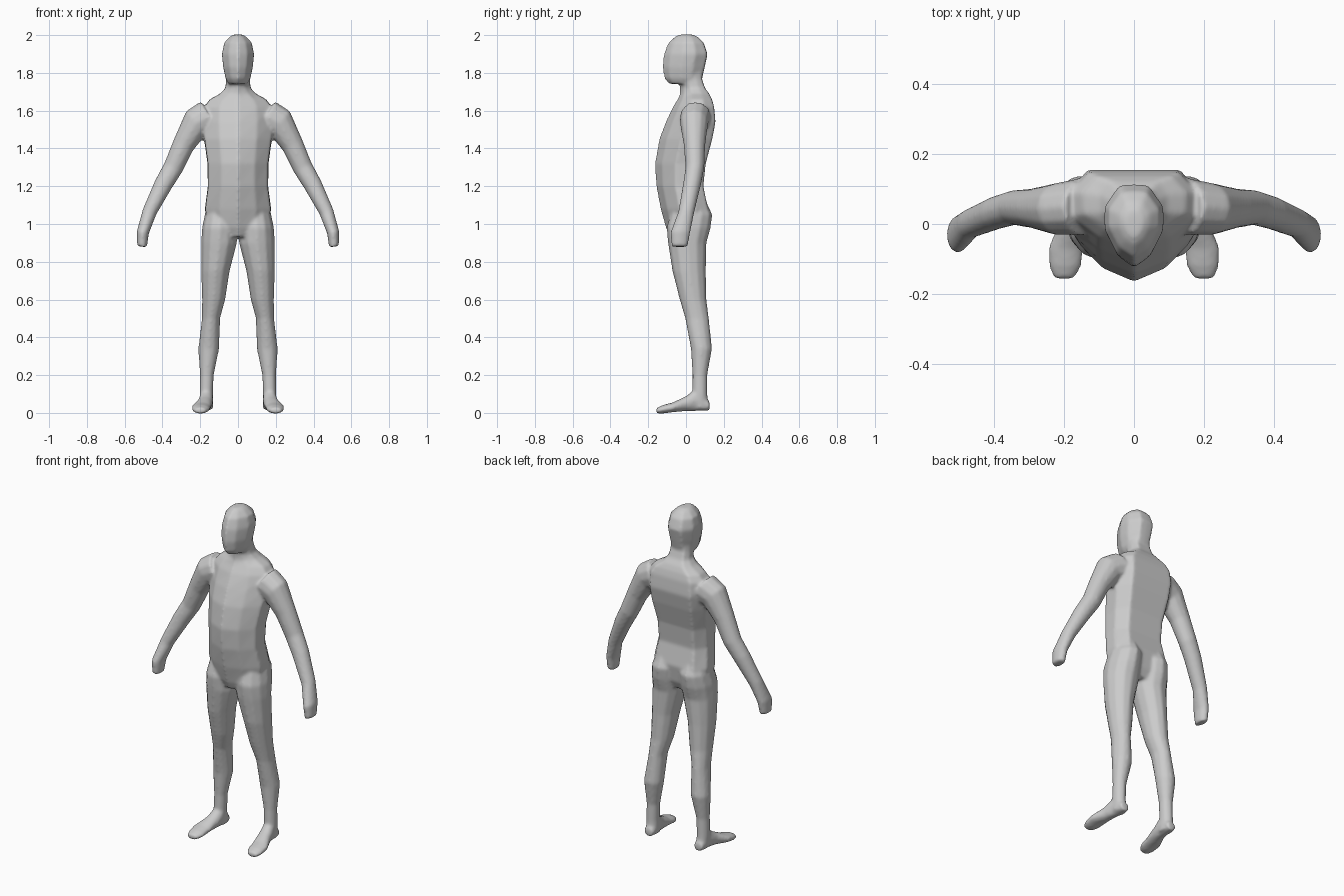
import bpy, bmesh, math
from mathutils import Vector

bm = bmesh.new()
X, Y, Z = Vector((1, 0, 0)), Vector((0, 1, 0)), Vector((0, 0, 1))


def mirrored(half):
    """Close a half outline (front to back) across its own centre line."""
    return half + [(-u, v) for u, v in reversed(half[1:-1])]


ROUND = [(1.03 * math.cos(math.tau * i / 12), 1.03 * math.sin(math.tau * i / 12)) for i in range(12)]
KEEL = mirrored([(0, -1), (.55, -.72), (.98, -.2), (1, .45), (.72, .97), (0, .97)])
SKULL = mirrored([(0, -1.03), (.58, -.74), (1, -.12), (1, .45), (.5, 1), (0, 1.02)])


def loft(shape, rings, side=1):
    """Each ring is (centre, half axis A, half axis B); side=-1 mirrors in x."""
    loops = []
    for c, a, b in rings:
        pts = [c + u * a + v * b for u, v in shape]
        loops.append([bm.verts.new((p.x * side, p.y, p.z)) for p in pts])
    n = len(shape)
    faces = [bm.faces.new(loops[0]), bm.faces.new(loops[-1])]
    for lo, hi in zip(loops, loops[1:]):
        for i in range(n):
            j = (i + 1) % n
            faces.append(bm.faces.new((lo[i], lo[j], hi[j], hi[i])))
    bmesh.ops.recalc_face_normals(bm, faces=faces)


def level(rows):
    """Horizontal rings from (z, centre x, half width, front y, back y)."""
    return [(Vector((x, (f + b) / 2, z)), X * w, Y * (b - f) / 2) for z, x, w, f, b in rows]


# torso and neck
loft(KEEL, level([
    (.93, 0, .10, -.085, .08), (.98, 0, .16, -.107, .105), (1.08, 0, .176, -.135, .12),
    (1.2, 0, .16, -.158, .095), (1.32, 0, .162, -.165, .108), (1.45, 0, .18, -.142, .143),
    (1.54, 0, .185, -.108, .16), (1.62, 0, .18, -.07, .152), (1.66, 0, .15, -.045, .14),
    (1.69, 0, .095, -.032, .125), (1.72, 0, .067, -.032, .102), (1.77, 0, .062, -.04, .085),
    (1.83, 0, .06, -.04, .08)]))

# head
loft(SKULL, level([
    (1.742, 0, .05, -.09, .06), (1.77, 0, .065, -.112, .083), (1.83, 0, .078, -.122, .097),
    (1.9, 0, .085, -.115, .112), (1.96, 0, .072, -.092, .092), (1.99, 0, .045, -.06, .062),
    (2.003, 0, .025, -.035, .035)]))

# arm: x, y, z, half width, half depth, tilt in degrees
arm = [(.15, .05, 1.57, .09, .08, 60), (.222, .043, 1.535, .08, .073, 50),
       (.288, .045, 1.42, .058, .056, 30), (.343, .047, 1.298, .052, .049, 28),
       (.395, .032, 1.21, .048, .047, 28), (.468, .002, 1.065, .038, .042, 24),
       (.504, -.03, .955, .032, .052, 12), (.508, -.034, .88, .026, .042, 5)]
arm_rings = [(Vector((x, y, z)),
              Vector((math.cos(math.radians(t)), 0, math.sin(math.radians(t)))) * w, Y * d)
             for x, y, z, w, d, t in arm]

# leg, with the buttock at its top
leg_rings = level([
    (1.13, .09, .05, -.05, .10), (1.05, .092, .082, -.08, .137), (.98, .098, .09, -.10, .128),
    (.9, .1, .092, -.093, .106), (.75, .119, .073, -.07, .103), (.6, .129, .06, -.032, .107),
    (.5, .143, .047, -.003, .12), (.34, .155, .054, .027, .137), (.2, .165, .036, .035, .112),
    (.1, .168, .035, .033, .112), (.02, .165, .034, .03, .12)])

# foot: y, centre x, half width, bottom z, top z
foot = [(.125, .165, .028, .012, .06), (.05, .168, .037, .01, .125), (0, .176, .04, .01, .088),
        (-.07, .195, .05, .004, .055), (-.12, .197, .046, -.003, .042), (-.157, .2, .03, -.003, .026)]
foot_rings = [(Vector((x, y, (lo + hi) / 2)), X * w, Z * (hi - lo) / 2) for y, x, w, lo, hi in foot]

for side in (1, -1):
    for rings in (arm_rings, leg_rings, foot_rings):
        loft(ROUND, rings, side)

mesh = bpy.data.meshes.new("body")
bm.to_mesh(mesh)
bm.free()
body = bpy.data.objects.new("body", mesh)
bpy.context.collection.objects.link(body)

# fuse the parts into one skin and soften the joints
remesh = body.modifiers.new("fuse", 'REMESH')
remesh.mode = 'VOXEL'
remesh.voxel_size = .008
remesh.use_smooth_shade = True
smooth = body.modifiers.new("soften", 'SMOOTH')
smooth.factor = .5
smooth.iterations = 8
